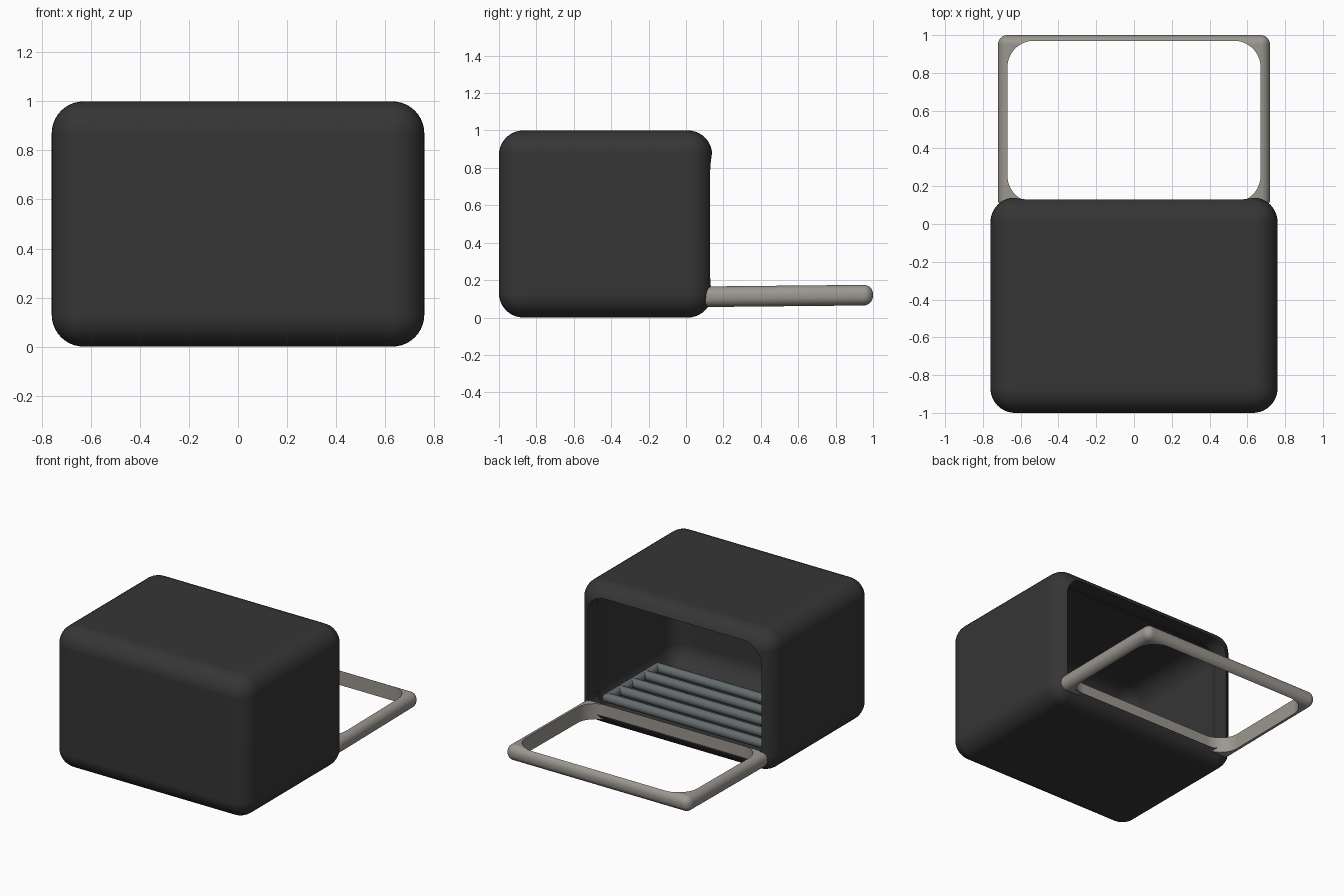
import bpy, bmesh, math
from mathutils import Vector

if "Cube" in bpy.data.objects:
    bpy.data.objects.remove(bpy.data.objects["Cube"])


def material(name, rgb):
    m = bpy.data.materials.new(name)
    m.diffuse_color = (*rgb, 1)
    m.use_nodes = True
    m.node_tree.nodes["Principled BSDF"].inputs["Base Color"].default_value = m.diffuse_color
    return m


DARK = material("charcoal", (0.036, 0.036, 0.036))
FRAME = material("warm_grey", (0.33, 0.31, 0.28))
STEEL = material("steel_grey", (0.13, 0.15, 0.155))


def rounded_box(name, lo, hi, radius, mat, segments=8, axis=None, corner=0.0):
    """Box with all edges rounded; edges along `axis` may get a first, larger rounding."""
    lo, hi = Vector(lo), Vector(hi)
    bm = bmesh.new()
    bmesh.ops.create_cube(bm, size=1)
    for v in bm.verts:
        v.co = Vector([(lo[i] + hi[i]) / 2 + v.co[i] * (hi[i] - lo[i]) for i in range(3)])
    if axis is not None:
        edges = [e for e in bm.edges
                 if abs((e.verts[0].co - e.verts[1].co)[axis]) > 1e-4]
        bmesh.ops.bevel(bm, geom=edges, offset=corner, segments=segments,
                        profile=0.5, affect='EDGES')
    if radius:
        edges = [e for e in bm.edges if e.calc_face_angle(0) > 0.8]
        bmesh.ops.bevel(bm, geom=edges, offset=radius, segments=segments,
                        profile=0.5, affect='EDGES')
    bmesh.ops.recalc_face_normals(bm, faces=bm.faces)
    me = bpy.data.meshes.new(name)
    bm.to_mesh(me)
    bm.free()
    ob = bpy.data.objects.new(name, me)
    bpy.context.collection.objects.link(ob)
    me.materials.append(mat)
    return ob


def activate(ob):
    bpy.ops.object.select_all(action='DESELECT')
    ob.select_set(True)
    bpy.context.view_layer.objects.active = ob


def cut(ob, cutter):
    activate(ob)
    mod = ob.modifiers.new("cut", 'BOOLEAN')
    mod.operation = 'DIFFERENCE'
    mod.solver = 'EXACT'
    mod.object = cutter
    bpy.ops.object.modifier_apply(modifier=mod.name)
    bpy.data.objects.remove(cutter)


def smooth(ob):
    activate(ob)
    bpy.ops.object.shade_smooth_by_angle(angle=math.radians(35))
    mod = ob.modifiers.new("normals", 'WEIGHTED_NORMAL')
    mod.keep_sharp = True


# Oven shell: rounded body with a hollow chamber and a rounded mouth at the back
body = rounded_box("body", (-.76, -1, 0), (.76, .14, 1), .13, DARK, 10)
cut(body, rounded_box("chamber_cutter", (-.70, -.88, .06), (.70, .09, .94), .14, DARK, 8))
cut(body, rounded_box("mouth_cutter", (-.68, -.15, .08), (.68, .40, .92), 0, DARK, 8,
                      axis=1, corner=.13))
smooth(body)

# Open door frame: rounded slab with a rounded window, tilted very slightly
door = rounded_box("door_frame", (-.72, .08, .06), (.72, 1, .17), .05, FRAME, 8)
cut(door, rounded_box("window_cutter", (-.67, .115, -.2), (.67, .97, .4), 0, FRAME, 10,
                      axis=2, corner=.14))
for v in door.data.vertices:
    v.co.z += .01 * (v.co.y - .5)
smooth(door)


# Rack: cross bars joined by two side rails
def rod(name, a, b, r):
    a, b = Vector(a), Vector(b)
    bpy.ops.mesh.primitive_cylinder_add(vertices=20, radius=r, depth=(b - a).length,
                                        location=(a + b) / 2)
    ob = bpy.context.object
    ob.name = name
    ob.rotation_euler = (b - a).to_track_quat('Z', 'Y').to_euler()
    ob.data.materials.append(STEEL)
    mod = ob.modifiers.new("round_ends", 'BEVEL')
    mod.width = r * .8
    mod.segments = 4
    mod.limit_method = 'ANGLE'
    mod.angle_limit = math.radians(50)
    bpy.ops.object.modifier_apply(modifier=mod.name)
    smooth(ob)


RACK_Z = .16
for i in range(5):
    y = .01 - i * .14
    rod(f"rack_bar_{i + 1}", (-.63, y, RACK_Z), (.63, y, RACK_Z), .032)
for side, x in (("left", -.61), ("right", .61)):
    rod(f"rack_rail_{side}", (x, -.58, RACK_Z), (x, .04, RACK_Z), .028)
